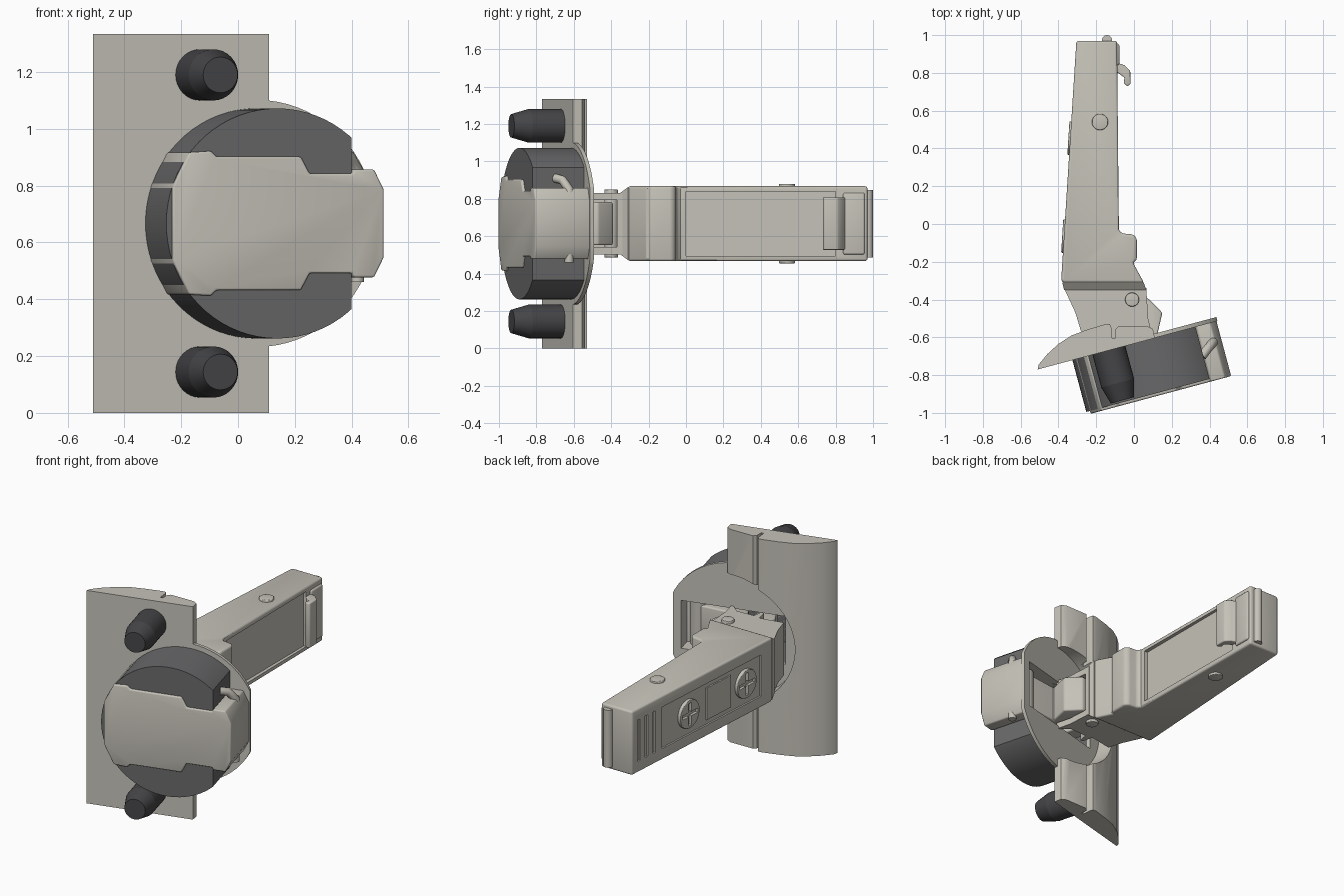
import bpy, bmesh
from math import radians
from mathutils import Matrix, Vector

if "Cube" in bpy.data.objects:
    bpy.data.objects.remove(bpy.data.objects["Cube"])

MID = 0.667
# Frames: world mid plane, tilted cup (local z = depth into cup), arm outer face (local z = outward)
HINGE = Matrix.Translation((0, 0, MID))
CUP = (Matrix.Translation((0.065, -0.615, MID)) @ Matrix.Rotation(radians(15), 4, 'Z')
       @ Matrix.Rotation(radians(90), 4, 'X'))
FACE = Matrix(((0.063, 0, -0.998, -0.366), (0.998, 0, 0.063, 0), (0, -1, 0, MID), (0, 0, 0, 1)))

dark = bpy.data.materials.new("dark_plastic")
dark.diffuse_color = (0.06, 0.06, 0.065, 1)
dark.use_nodes = True
dark.node_tree.nodes["Principled BSDF"].inputs["Base Color"].default_value = dark.diffuse_color
cup_grey = bpy.data.materials.new("cup_grey")
cup_grey.diffuse_color = (0.14, 0.14, 0.145, 1)
cup_grey.use_nodes = True
cup_grey.node_tree.nodes["Principled BSDF"].inputs["Base Color"].default_value = cup_grey.diffuse_color
metal = bpy.data.materials.new("warm_metal")
metal.diffuse_color = (0.56, 0.54, 0.48, 1)
metal.use_nodes = True
metal.node_tree.nodes["Principled BSDF"].inputs["Base Color"].default_value = metal.diffuse_color


def apply(ob, mod):
    bpy.context.view_layer.objects.active = ob
    bpy.ops.object.modifier_apply(modifier=mod.name)


def finish(name, bm, frame, bevel=0, mat=metal):
    bmesh.ops.recalc_face_normals(bm, faces=bm.faces[:])
    me = bpy.data.meshes.new(name)
    bm.to_mesh(me)
    bm.free()
    ob = bpy.data.objects.new(name, me)
    bpy.context.collection.objects.link(ob)
    ob.matrix_world = frame
    me.materials.append(mat)
    if bevel:
        m = ob.modifiers.new("bevel", 'BEVEL')
        m.width, m.segments, m.limit_method = bevel, 3, 'ANGLE'
        m.angle_limit = radians(40)
        apply(ob, m)
    return ob


def prism(name, pts, z0, z1, frame=HINGE, bevel=0, mat=metal):
    bm = bmesh.new()
    f = bm.faces.new([bm.verts.new((x, y, z0)) for x, y in pts])
    r = bmesh.ops.extrude_face_region(bm, geom=[f])
    vs = [v for v in r['geom'] if isinstance(v, bmesh.types.BMVert)]
    bmesh.ops.translate(bm, verts=vs, vec=(0, 0, z1 - z0))
    return finish(name, bm, frame, bevel, mat)


def box(name, x0, x1, y0, y1, z0, z1, frame=HINGE, bevel=0):
    return prism(name, [(x0, y0), (x1, y0), (x1, y1), (x0, y1)], z0, z1, frame, bevel)


def cyl(name, x, y, r, z0, z1, frame=HINGE, r2=None, mat=metal, bevel=0, seg=32):
    bm = bmesh.new()
    bmesh.ops.create_cone(bm, cap_ends=True, segments=seg, radius1=r, radius2=r if r2 is None else r2,
                          depth=z1 - z0, matrix=Matrix.Translation((x, y, (z0 + z1) / 2)))
    return finish(name, bm, frame, bevel, mat)


def cut(ob, *cutters):
    bpy.context.view_layer.update()
    for c in cutters:
        m = ob.modifiers.new("cut", 'BOOLEAN')
        m.operation, m.object, m.solver = 'DIFFERENCE', c, 'EXACT'
        apply(ob, m)


def drop(*obs):
    for o in obs:
        bpy.data.objects.remove(o)


def mirror_y(half):
    return half + [(x, -y) for x, y in reversed(half)]


# Mounting plate with domed outside, groove and round recess
plate = prism("mounting_plate", [
    (-.51, -.77), (-.505, -.745), (-.46, -.69), (-.40, -.635), (-.33, -.59), (-.25, -.56), (-.15, -.53),
    (-.127, -.53), (-.12, -.55), (-.115, -.605), (-.10, -.605), (-.10, -.56), (-.085, -.543),
    (.07, -.54), (.10, -.555), (.11, -.604)], -.667, .667)
flange = cyl("cup_flange", 0, 0, .435, -.022, 0, CUP, seg=72)
cup = cyl("cup_body", 0, 0, .405, 0, .285, CUP, mat=cup_grey, seg=72)

# Stepped insert that forms the bottom and end walls of the cup
insert = prism("cup_insert", mirror_y([
    (-.385, .13), (-.325, .25), (-.245, .255), (-.225, .235), (.083, .235), (.115, .175),
    (.27, .175), (.275, .19), (.35, .19), (.385, .12)]), -.01, .30, CUP, .03)

# Hollow the cup and trim its narrow end
pocket = box("pocket", -.29, .34, -.15, .15, -.2, .26, CUP)
recess = cyl("recess", 0, 0, .385, -.3, -.022, CUP, seg=72)
trim = box("trim", .27, .6, -.5, .5, -.1, .5, CUP)
trim_flange = box("trim_flange", .39, .6, -.5, .5, -.1, .5, CUP)
cut(plate, recess, pocket)
cut(flange, pocket, trim_flange)
cut(cup, trim, pocket)
cut(insert, pocket)
drop(pocket, recess, trim, trim_flange)

# Fixing pegs below the plate
for tag, z in (("upper", .523), ("lower", -.523)):
    x = -.205
    cyl(tag + "_peg_shaft", x, z, .09, -.01, .18, CUP, mat=dark)
    cyl(tag + "_peg_tip", x, z, .09, .18, .275, CUP, .063, dark)

# Bent retaining pin beside the cup
cu = bpy.data.curves.new("retaining_pin", 'CURVE')
cu.dimensions, cu.bevel_depth, cu.use_fill_caps = '3D', .024, True
pts = [(.36, -.70, .91), (.39, -.66, .90), (.42, -.625, .85), (.42, -.625, .46)]
sp = cu.splines.new('POLY')
sp.points.add(len(pts) - 1)
for p, c in zip(sp.points, pts):
    p.co = (*c, 1)
cu.materials.append(metal)
bpy.context.collection.objects.link(bpy.data.objects.new("retaining_pin", cu))

# Main arm
arm = prism("arm", [(-.305, .97), (-.385, -.29), (-.38, -.31), (.052, -.31), (-.005, -.205), (.015, -.19),
                    (.015, -.075), (-.005, -.055), (-.065, -.05), (-.08, -.03), (-.09, .97)],
            -.2, .2, HINGE, .014)
cutters = [box("inner_recess", -.105, .1, .0, .80, -.172, .172),
           box("panel_recess", -.2, .7, -.13, .13, -.01, .1, FACE)]
cutters += [box("slit", x - .012, x + .012, -.13, .13, -.01, .1, FACE) for x in (.77, .84, .91)]
cut(arm, *cutters)
drop(*cutters)

# Chamfered shoulder between arm and neck
bm = bmesh.new()
for x, y, z in ((-.38, -.31, .195), (.052, -.31, .195), (-.37, -.35, .165), (.065, -.35, .165)):
    for s in (1, -1):
        bm.verts.new((x, y, s * z))
bmesh.ops.convex_hull(bm, input=bm.verts[:])
finish("arm_shoulder", bm, HINGE)

# Open neck
neck = prism("arm_neck", [(-.37, -.34), (-.31, -.47), (-.28, -.57), (-.13, -.54), (-.115, -.61), (-.095, -.61),
                          (-.085, -.55), (.03, -.545), (.06, -.57), (.10, -.60), (.075, -.5), (.065, -.34)],
             -.165, .165)
hollow = box("neck_hollow", -.2, .2, -.7, -.37, -.125, .125)
cut(neck, hollow)
drop(hollow)

# Links running from the neck into the cup, and their knuckle
prism("outer_link", [(.0, -.40), (.07, -.39), (.15, -.47), (.12, -.60), (.34, -.57), (.35, -.65),
                     (.06, -.71), (-.04, -.55)], -.115, .115, HINGE, .01)
prism("inner_link", [(-.22, -.45), (-.13, -.45), (-.05, -.62), (.0, -.80), (-.06, -.82), (-.13, -.70)],
      -.105, .105, HINGE, .01)
cyl("link_knuckle", .335, -.61, .05, -.14, .14)

# Rivets through the arm
cyl("arm_rivet", -.18, .54, .043, -.213, .213, bevel=.005)
cyl("neck_rivet", -.01, -.40, .037, -.182, .182, bevel=.005)

# Release latch at the free end
prism("latch_hook", [(-.11, .88), (-.08, .85), (-.05, .84), (-.02, .81), (-.018, .74), (-.035, .73), (-.055, .745),
                     (-.05, .775), (-.085, .80), (-.11, .80)], -.14, .14, HINGE, .006)
box("latch_bar", -.12, -.078, .84, .955, -.165, .165, HINGE, .01)
cyl("end_lip", -.143, .973, .027, -.18, .18)

# Outer face: cross screws and centre pad
for tag, x in (("front", -.065), ("rear", .455)):
    screw = cyl(tag + "_adjusting_screw", x, 0, .088, -.03, .01, FACE, bevel=.004)
    a = box("slot_a", x - .07, x + .07, -.013, .013, -.008, .05, FACE)
    b = box("slot_b", x - .013, x + .013, -.07, .07, -.008, .05, FACE)
    cut(screw, a, b)
    drop(a, b)
box("centre_pad", .07, .29, -.1, .1, -.02, -.001, FACE)

# Smooth shading with sharp edges kept
bpy.ops.object.select_all(action='DESELECT')
for o in bpy.context.scene.objects:
    if o.type == 'MESH':
        o.select_set(True)
        bpy.context.view_layer.objects.active = o
bpy.ops.object.shade_smooth_by_angle(angle=radians(30))
